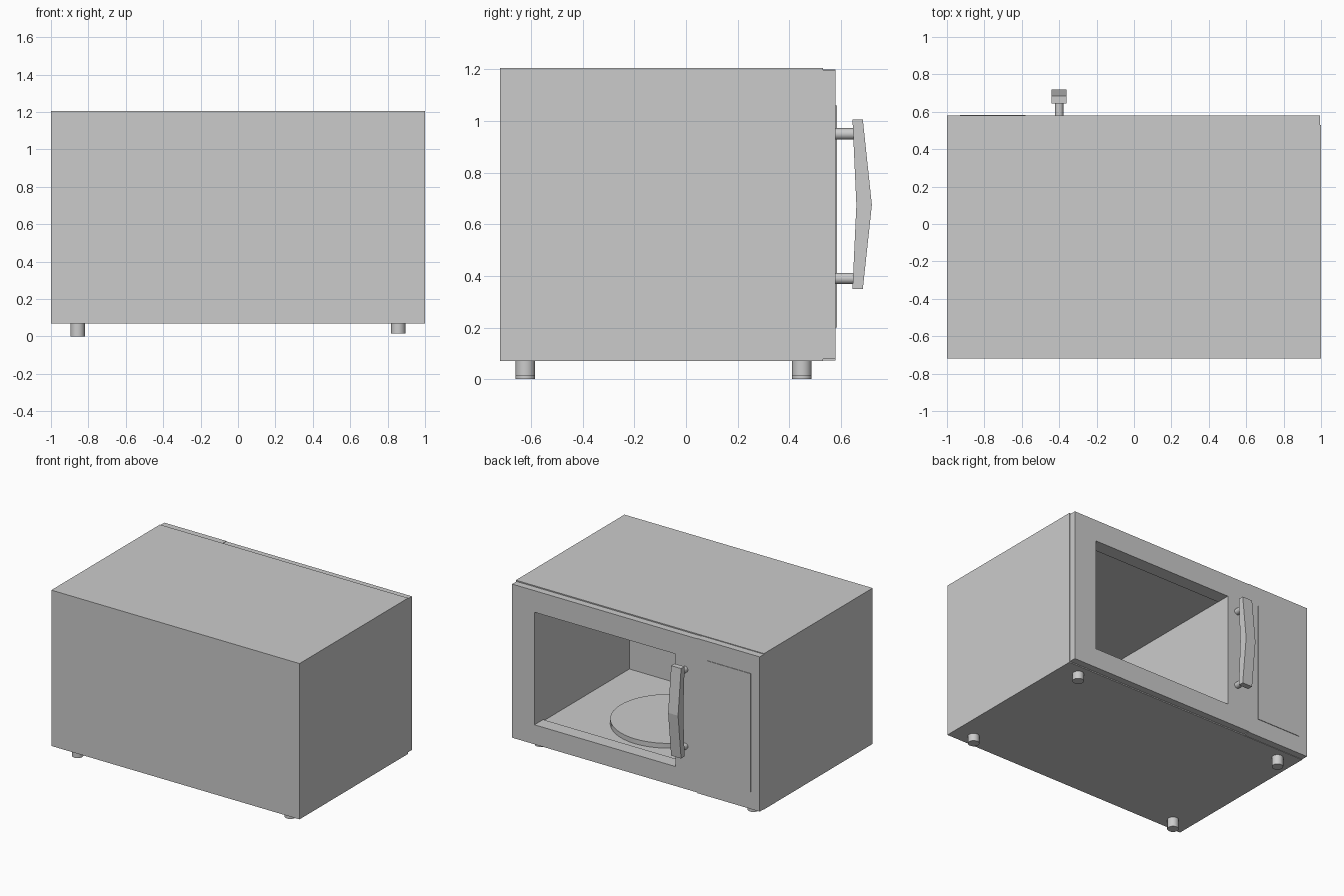
import bpy, bmesh
from mathutils import Matrix

if "Cube" in bpy.data.objects:
    bpy.data.objects.remove(bpy.data.objects["Cube"])


def make(name, bm):
    bmesh.ops.recalc_face_normals(bm, faces=bm.faces)
    me = bpy.data.meshes.new(name)
    bm.to_mesh(me)
    bm.free()
    ob = bpy.data.objects.new(name, me)
    bpy.context.collection.objects.link(ob)
    return ob


def box(name, x, y, z):
    bm = bmesh.new()
    bmesh.ops.create_cube(bm, size=1)
    for v in bm.verts:
        for i, (a, b) in enumerate((x, y, z)):
            v.co[i] = a if v.co[i] < 0 else b
    return make(name, bm)


def cylinder(name, r, h, center, axis='Z', sides=32):
    bm = bmesh.new()
    rot = Matrix.Rotation(1.5707963, 4, 'X') if axis == 'Y' else Matrix()
    bmesh.ops.create_cone(bm, cap_ends=True, segments=sides, radius1=r, radius2=r,
                          depth=h, matrix=Matrix.Translation(center) @ rot)
    ob = make(name, bm)
    bpy.ops.object.select_all(action='DESELECT')
    ob.select_set(True)
    bpy.context.view_layer.objects.active = ob
    bpy.ops.object.shade_smooth_by_angle()
    return ob


def cut(ob, x, y, z):
    cutter = box("cutter", x, y, z)
    cutter.hide_render = True
    mod = ob.modifiers.new("cut", 'BOOLEAN')
    mod.operation, mod.solver, mod.object = 'DIFFERENCE', 'EXACT', cutter
    bpy.context.view_layer.objects.active = ob
    bpy.ops.object.modifier_apply(modifier=mod.name)
    bpy.data.objects.remove(cutter)


WIN_X, WIN_Z = (-0.32, 0.815), (0.22, 1.04)

# Casing with cooking cavity behind a front lip
casing = box("casing", (-1, 1), (-0.72, 0.53), (0.07, 1.205))
cut(casing, (-0.325, 0.82), (-0.52, 0.48), (0.205, 1.045))
cut(casing, WIN_X, (0.4, 0.7), WIN_Z)

# Door with window opening
door = box("door", (-0.5, 0.995), (0.53, 0.58), (0.078, 1.197))
cut(door, WIN_X, (0.4, 0.7), WIN_Z)

# Control side panel and thin keypad plate
box("control_panel", (-1, -0.5), (0.53, 0.58), (0.073, 1.2))
box("keypad", (-0.93, -0.58), (0.578, 0.584), (0.2, 1.06))

# Bowed handle bar from a side profile
profile = [(0.645, 0.35), (0.685, 0.35), (0.72, 0.675), (0.685, 1.005),
           (0.645, 1.005), (0.66, 0.675)]
bm = bmesh.new()
left, right = [[bm.verts.new((x, y, z)) for y, z in profile] for x in (-0.44, -0.36)]
bm.faces.new(left)
bm.faces.new(right)
for i in range(6):
    j = (i + 1) % 6
    bm.faces.new((left[i], left[j], right[j], right[i]))
make("handle", bm)

# Handle posts
for z, label in ((0.39, "lower"), (0.95, "upper")):
    cylinder(f"handle_post_{label}", 0.022, 0.075, (-0.4, 0.6145, z), 'Y', 16)

# Turntable plate
cylinder("turntable", 0.385, 0.035, (0.12, 0.03, 0.2225), sides=48)

# Feet
for x, bottom, side in ((-0.857, 0, "left"), (0.857, 0.015, "right")):
    for y, end in ((-0.622, "back"), (0.449, "front")):
        cylinder(f"foot_{side}_{end}", 0.038, 0.075 - bottom,
                 (x, y, (0.075 + bottom) / 2), sides=24)
